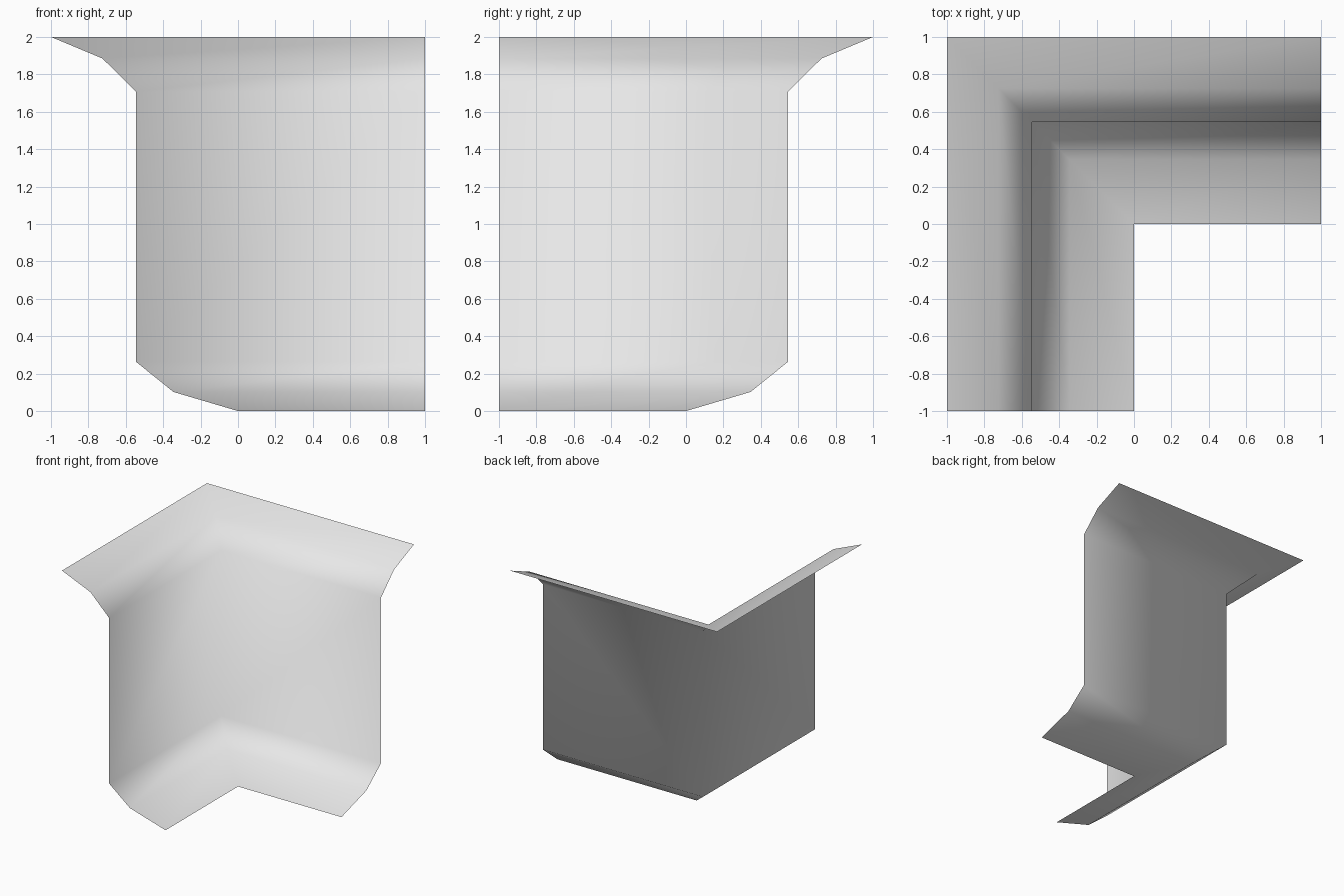
import bpy
import bmesh

if "Cube" in bpy.data.objects:
    bpy.data.objects.remove(bpy.data.objects["Cube"])

# Cross-section of the wall: outward offset and height
profile = [(0, 0), (0.345, 0.102), (0.545, 0.263),
           (0.545, 1.708), (0.725, 1.885), (1, 2)]

grey = bpy.data.materials.new("light_grey")
grey.diffuse_color = (0.8, 0.8, 0.8, 1)
grey.use_nodes = True
grey.node_tree.nodes["Principled BSDF"].inputs["Base Color"].default_value = grey.diffuse_color

# Open sheet swept around a square corner with a mitre
bm = bmesh.new()
rows = [[bm.verts.new(p) for p in ((-d, -1, z), (-d, d, z), (1, d, z))]
        for d, z in profile]
for low, high in zip(rows, rows[1:]):
    for i in range(2):
        # faces point to the inside of the corner
        face = bm.faces.new((low[i], high[i], high[i + 1], low[i + 1]))
        face.normal_update()
        if face.normal.x - face.normal.y + face.normal.z < 0:
            face.normal_flip()
        face.smooth = True

mesh = bpy.data.meshes.new("corner_wall")
bm.to_mesh(mesh)
bm.free()
mesh.materials.append(grey)
wall = bpy.data.objects.new("corner_wall", mesh)
bpy.context.collection.objects.link(wall)
